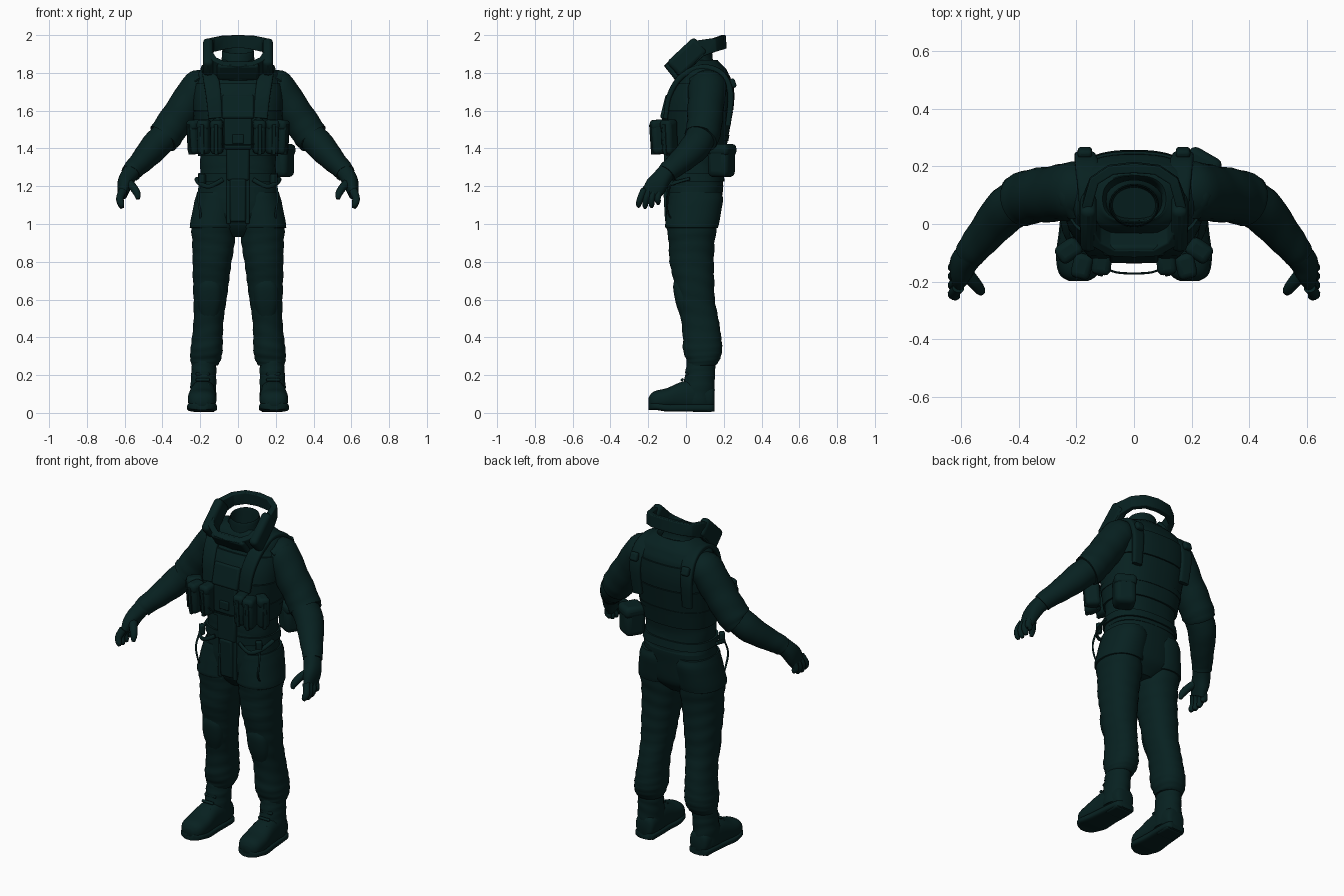
import bpy, bmesh, math
from mathutils import Vector, Matrix

def mat(name, c):
    m = bpy.data.materials.new(name)
    m.diffuse_color = (*c, 1)
    return m

CLOTH = mat("dark teal cloth", (0.0022, 0.0150, 0.0148))

def finish(name, bm, mirror=False, bevel=0):
    bmesh.ops.recalc_face_normals(bm, faces=bm.faces)
    me = bpy.data.meshes.new(name)
    bm.to_mesh(me)
    bm.free()
    ob = bpy.data.objects.new(name, me)
    bpy.context.collection.objects.link(ob)
    me.materials.append(CLOTH)
    if bevel:
        b = ob.modifiers.new("bevel", 'BEVEL')
        b.width, b.segments, b.limit_method = bevel, 3, 'ANGLE'
    if mirror:
        ob.modifiers.new("mirror", 'MIRROR')
    return ob

def catmull(pts, sub):
    """Smooth rows of numbers through the given control rows."""
    out = []
    for i in range(len(pts) - 1):
        a, b, c, d = pts[max(i - 1, 0)], pts[i], pts[i + 1], pts[min(i + 2, len(pts) - 1)]
        for k in range(sub):
            t = k / sub
            out.append([0.5 * (2 * q + (r - p) * t + (2 * p - 5 * q + 4 * r - s) * t * t
                        + (3 * q - p - 3 * r + s) * t ** 3) for p, q, r, s in zip(a, b, c, d)])
    return out + [list(pts[-1])]

def loft(name, pts, ref=(1, 0, 0), axis=None, n=24, p=2.0, sub=4, wr=0.0, mirror=False):
    """Rows x, y, z, radius along ref, other radius; p squares the section, wr adds folds."""
    rows = catmull(pts, sub)
    bm, rings = bmesh.new(), []
    for k, r in enumerate(rows):
        c = Vector(r[:3])
        t = Vector(axis) if axis else (Vector(rows[min(k + 1, len(rows) - 1)][:3]) - Vector(rows[max(k - 1, 0)][:3]))
        t.normalize()
        u = Vector(ref)
        u = (u - t * u.dot(t)).normalized()
        v = t.cross(u)
        ring = []
        for j in range(n):
            a = 2 * math.pi * (j + 0.5) / n
            ca, sa = math.cos(a), math.sin(a)
            f = 1 + wr * math.sin(k * 1.7 + 2.2 * math.sin(a + k * 0.13))
            ring.append(bm.verts.new(c + u * r[3] * f * math.copysign(abs(ca) ** (2 / p), ca)
                                     + v * r[4] * f * math.copysign(abs(sa) ** (2 / p), sa)))
        rings.append(ring)
    for A, B in zip(rings, rings[1:]):
        for j in range(n):
            bm.faces.new((A[j], A[(j + 1) % n], B[(j + 1) % n], B[j]))
    bm.faces.new(rings[0])
    bm.faces.new(rings[-1])
    return finish(name, bm, mirror)

def box(name, c, size, rot=(0, 0, 0), mirror=False, bevel=0.012):
    bm = bmesh.new()
    bmesh.ops.create_cube(bm, size=1)
    R = Matrix.Identity(4)
    for ang, ax in zip(rot, "XYZ"):
        R = Matrix.Rotation(math.radians(ang), 4, ax) @ R
    bm.transform(Matrix.Translation(c) @ R @ Matrix.Diagonal((*size, 1)))
    return finish(name, bm, mirror, bevel)

Z = (0, 0, 1)

# Torso rows: z, half width, front y, back y
BODY = [(1.20, .206, -.095, .198), (1.28, .2, -.095, .188), (1.38, .203, -.095, .198), (1.5, .220, -.105, .222),
        (1.6, .230, -.108, .24), (1.68, .233, -.09, .248), (1.76, .226, -.05, .24), (1.82, .195, -.025, .212)]

def rows(body, g=0):
    return [(0, (f + b) / 2, z, w + g, (b - f) / 2 + g) for z, w, f, b in body]

def body_at(z):
    for a, b in zip(BODY, BODY[1:]):
        if a[0] <= z <= b[0]:
            t = (z - a[0]) / (b[0] - a[0])
            return tuple(p + (q - p) * t for p, q in zip(a, b))

def band(name, z0, z1, g):
    loft(name, rows([body_at(z0), body_at((z0 + z1) / 2), body_at(z1)], g), axis=Z, n=40, p=2.5, sub=2)

loft("torso", rows(BODY + [(1.858, .13, .0, .175), (1.863, .105, .01, .165), (1.80, .09, .02, .15), (1.74, .08, .03, .14)]),
     axis=Z, n=40, p=2.5, wr=.01)
band("vest_lower", 1.36, 1.595, .010)
band("vest_upper", 1.60, 1.745, .010)
band("belt", 1.225, 1.27, .010)
band("waist_strap", 1.44, 1.47, .014)
# Inner neck lining, open at the top and higher at the back
loft("neck_lining", [(0, .07, 1.82, .105, .085), (0, .065, 1.86, .088, .078), (0, .065, 1.91, .086, .075),
                     (0, .065, 1.915, .08, .07), (0, .065, 1.86, .078, .066), (0, .065, 1.76, .07, .06)],
     axis=(0, -.22, 1), n=32)

# Pelvis and trousers
loft("pelvis", rows([(.93, .07, -.03, .11), (1.0, .19, -.085, .17), (1.1, .212, -.102, .185),
                     (1.2, .206, -.1, .197), (1.3, .198, -.095, .187)]), axis=Z, n=36, p=2.4, wr=.006)
LEG = [(.115, .05, 1.12, .108, .138), (.13, .032, 1.0, .117, .135), (.13, .03, .9, .113, .122),
       (.137, .03, .8, .104, .118), (.143, .042, .7, .096, .108), (.148, .052, .6, .088, .101),
       (.155, .072, .5, .080, .1), (.162, .085, .4, .082, .102), (.167, .088, .33, .086, .104),
       (.172, .09, .28, .081, .088), (.176, .083, .25, .068, .074)]
loft("trouser_leg", LEG, axis=Z, p=2.2, wr=.018, sub=5, mirror=True)
loft("thigh_cover", [(x, y, z, a + .008, b + .008) for x, y, z, a, b in
                     [(.112, .05, 1.17, .096, .13), LEG[0], LEG[1], (.13, .031, .98, .117, .131)]],
     axis=Z, p=2.2, wr=.006, mirror=True)
loft("knee_pad", [(.148, -.003, .70, .05, .06), (.148, -.006, .66, .066, .062), (.15, .006, .58, .066, .060),
                  (.152, .025, .51, .05, .055)], axis=Z, p=2.6, mirror=True)

# Boots
loft("boot_shaft", [(.18, .08, .30, .058, .07), (.18, .077, .24, .066, .078), (.182, .073, .19, .067, .08),
                    (.184, .066, .12, .069, .085), (.184, .06, .05, .068, .085)], axis=Z, wr=.025, mirror=True)
FOOT = [(.178, .152, .075, .035, .045), (.18, .135, .08, .058, .066), (.183, .06, .09, .066, .085),
        (.187, -.02, .088, .069, .078), (.190, -.1, .074, .076, .058), (.191, -.155, .067, .071, .052),
        (.192, -.183, .062, .055, .042), (.192, -.198, .058, .028, .022)]
loft("boot_foot", FOOT, axis=(0, -1, 0), p=2.4, mirror=True)
loft("boot_sole", [(x, y, .027 + .008 * (y < -.15), a + .004, .02) for x, y, z, a, b in FOOT],
     axis=(0, -1, 0), p=4, mirror=True)
box("boot_heel", (.181, .09, .02), (.12, .1, .032), mirror=True)
for i in range(3):
    box(f"boot_lace_{i}", (.187, -.045 + .025 * i, .145 + .03 * i), (.075, .016, .014), (40, 0, 0), True, .005)

# Sleeves, forearms and gloves
Y = (0, 1, 0)
loft("upper_sleeve", [(.15, .12, 1.765, .07, .055), (.205, .115, 1.73, .1, .09), (.272, .105, 1.632, .097, .092),
                      (.342, .098, 1.53, .094, .091), (.387, .085, 1.465, .093, .09), (.398, .08, 1.452, .086, .084)],
     Y, wr=.02, mirror=True)
loft("forearm", [(.37, .088, 1.485, .08, .075), (.44, .05, 1.41, .08, .077), (.502, -.02, 1.34, .068, .064),
                 (.552, -.08, 1.29, .058, .054), (.568, -.102, 1.268, .054, .052)], Y, wr=.015, mirror=True)
loft("glove_palm", [(.558, -.095, 1.285, .046, .044), (.588, -.13, 1.24, .05, .043), (.602, -.16, 1.2, .057, .037),
                    (.61, -.185, 1.155, .05, .024)], Y, p=2.4, mirror=True)
for i in range(4):
    y0, y1 = -.222 + .027 * i, -.25 + .034 * i
    tip = 1.083 + (.006, 0, .004, .02)[i]
    loft(f"finger_{i}", [(.609, y0, 1.18, .018, .022), (.626, (y0 + y1) / 2 - .006, 1.135, .017, .02),
                         (.618, y1, tip + .016, .015, .017), (.612, y1, tip, .007, .009)], Y, n=12, mirror=True)
loft("thumb", [(.592, -.16, 1.225, .03, .026), (.556, -.2, 1.195, .023, .022), (.534, -.228, 1.16, .018, .019),
               (.53, -.238, 1.132, .009, .01)], Y, n=12, mirror=True)

# Shoulder straps and vest panels
loft("shoulder_strap", [(.12, -.108, 1.56, .036, .012), (.13, -.088, 1.68, .04, .014), (.145, -.02, 1.785, .042, .016),
                        (.15, .09, 1.828, .042, .018), (.16, .19, 1.795, .042, .016), (.17, .236, 1.69, .036, .016),
                        (.165, .222, 1.52, .03, .014)], p=4, mirror=True)
loft("shoulder_cap", [(.2, .03, 1.755, .03, .02), (.225, .1, 1.785, .045, .026), (.205, .18, 1.765, .03, .02)], n=16, mirror=True)
box("chest_panel", (0, -.108, 1.62), (.17, .03, .13), (-14, 0, 0))
box("front_panel", (0, -.108, 1.48), (.15, .04, .17))
box("stomach_panel", (0, -.102, 1.32), (.12, .03, .18))
box("buckle", (0, -.127, 1.45), (.06, .02, .05), bevel=.006)
box("back_strap_block", (.17, .248, 1.745), (.05, .03, .05), (20, 0, 0), True)
loft("front_cord", [(-.11, -.14, 1.43, .004, .004), (-.06, -.168, 1.42, .004, .004), (.06, -.168, 1.42, .004, .004),
                    (.11, -.14, 1.43, .004, .004)], ref=Z, n=8)

# Ammunition pouches, angled round the vest
for i, (x, y, a) in enumerate([(.112, -.128, 6), (.18, -.142, 14), (.226, -.088, 55)]):
    box(f"pouch_{i}", (x, y, 1.46), (.064, .085, .18), (4, 0, a), True, .022)
    box(f"pouch_flap_{i}", (x, y - .004, 1.525), (.068, .088, .055), (4, 0, a), True, .02)
    box(f"pouch_strap_{i}", (x, y - .003, 1.45), (.02, .09, .16), (4, 0, a), True, .004)

# Side pouch on one hip only
box("hip_pouch", (.226, .188, 1.325), (.12, .12, .155), (0, 0, -30), bevel=.03)
box("hip_pouch_flap", (.227, .19, 1.392), (.126, .126, .065), (0, 0, -30), bevel=.025)

# Front flap, belt loops and hanging straps
box("front_flap", (0, -.104, 1.125), (.085, .026, .23), (3, 0, 0))
box("flap_edge", (.05, -.096, 1.13), (.022, .022, .26), mirror=True, bevel=.006)
loft("hip_strap", [(.08, -.102, 1.235, .008, .012), (.15, -.112, 1.20, .008, .012), (.203, -.072, 1.215, .008, .012),
                   (.22, .02, 1.24, .008, .012)], ref=(0, 1, 0), n=10, mirror=True)
box("belt_clip", (.19, -.072, 1.235), (.035, .03, .06), (0, 0, 40), True, .008)
loft("hanging_loop", [(.2, -.075, 1.22, .006, .004), (.21, -.1, 1.14, .006, .004), (.2, -.095, 1.06, .006, .004),
                      (.2, -.07, 1.02, .006, .004)], n=8, mirror=True)

# Tilted helmet collar: one closed rectangular ring, front low and back high
half = [(.0, -.072, 1.808), (.075, -.07, 1.81), (.13, -.04, 1.838), (.162, .015, 1.888), (.163, .075, 1.93),
        (.138, .15, 1.948), (.08, .188, 1.96), (0, .196, 1.964)]
path = half + [(-x, y, z) for x, y, z in half[-2:0:-1]]
bm, rings = bmesh.new(), []
for x, y, z in path:
    out = Vector((x, y - .06, 0)).normalized()
    t = min(max((y - .03) / .1, 0), 1)
    up = Vector((0, -.62, .78)).lerp(Vector((0, -.08, 1)), t).normalized()
    out = (out - up * out.dot(up)).normalized()
    c, h = Vector((x, y, z)), .052 - .016 * t
    rings.append([bm.verts.new(c + out * o * .017 + up * s * h) for o, s in ((-1, -1), (1, -1), (1, 1), (-1, 1))])
for i, A in enumerate(rings):
    B = rings[(i + 1) % len(rings)]
    for j in range(4):
        bm.faces.new((A[j], A[(j + 1) % 4], B[(j + 1) % 4], B[j]))
finish("helmet_collar", bm, bevel=.005)
box("collar_side_pad", (.158, .006, 1.883), (.055, .2, .11), (43, 0, 0), True, .022)
box("collar_front_pad", (0, -.068, 1.812), (.22, .045, .1), (38, 0, 0), bevel=.015)

# Smooth shading with sharp edges kept
bpy.ops.object.select_all(action='SELECT')
bpy.context.view_layer.objects.active = bpy.data.objects["torso"]
bpy.ops.object.shade_smooth_by_angle(angle=math.radians(40))
